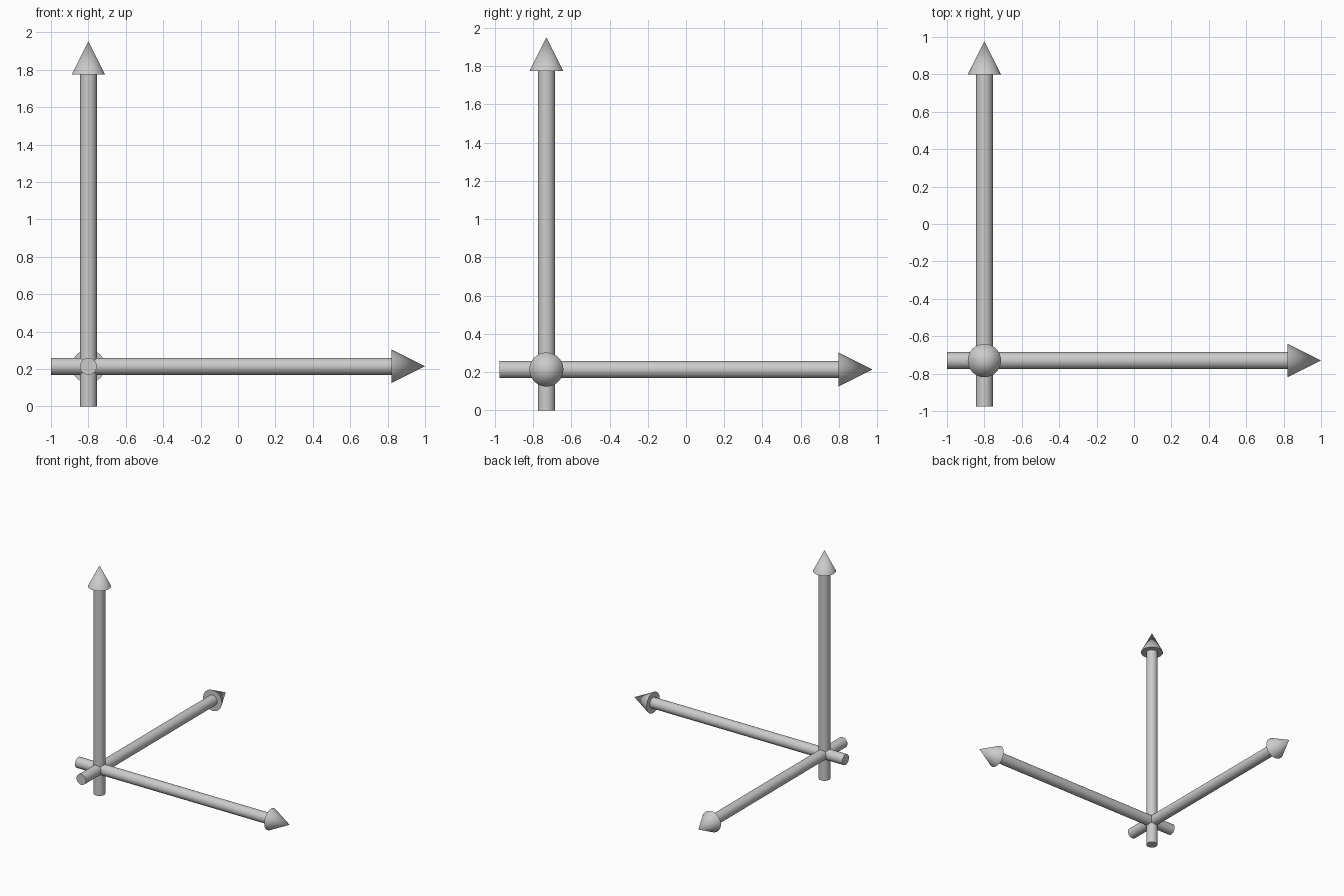
import bpy
from math import pi, radians
from mathutils import Vector

if "Cube" in bpy.data.objects:
    bpy.data.objects.remove(bpy.data.objects["Cube"])

SIDES = 32
SHAFT_R, HEAD_R, HEAD_LEN = 0.045, 0.089, 0.178
CROSSING = Vector((-0.80, -0.73, 0.214))  # where the three shafts meet


def cone(name, axis, start, end, r1, r2, rot):
    """Cylinder or cone along one axis, between two coordinates on it."""
    loc = CROSSING.copy()
    loc[axis] = (start + end) / 2
    bpy.ops.mesh.primitive_cone_add(vertices=SIDES, radius1=r1, radius2=r2,
                                    depth=end - start, location=loc, rotation=rot)
    bpy.context.object.name = name
    bpy.ops.object.shade_smooth_by_angle(angle=radians(35))


def arrow(name, axis, start, tip, rot):
    base = tip - HEAD_LEN
    cone(name + "_shaft", axis, start, base, SHAFT_R, SHAFT_R, rot)
    cone(name + "_head", axis, base, tip, HEAD_R, 0, rot)


# Three arrows at right angles
arrow("right_arrow", 0, -1.0, 1.0, (0, pi / 2, 0))
arrow("back_arrow", 1, -0.976, 0.976, (-pi / 2, 0, 0))
arrow("up_arrow", 2, 0.0, 1.952, (0, 0, 0))
